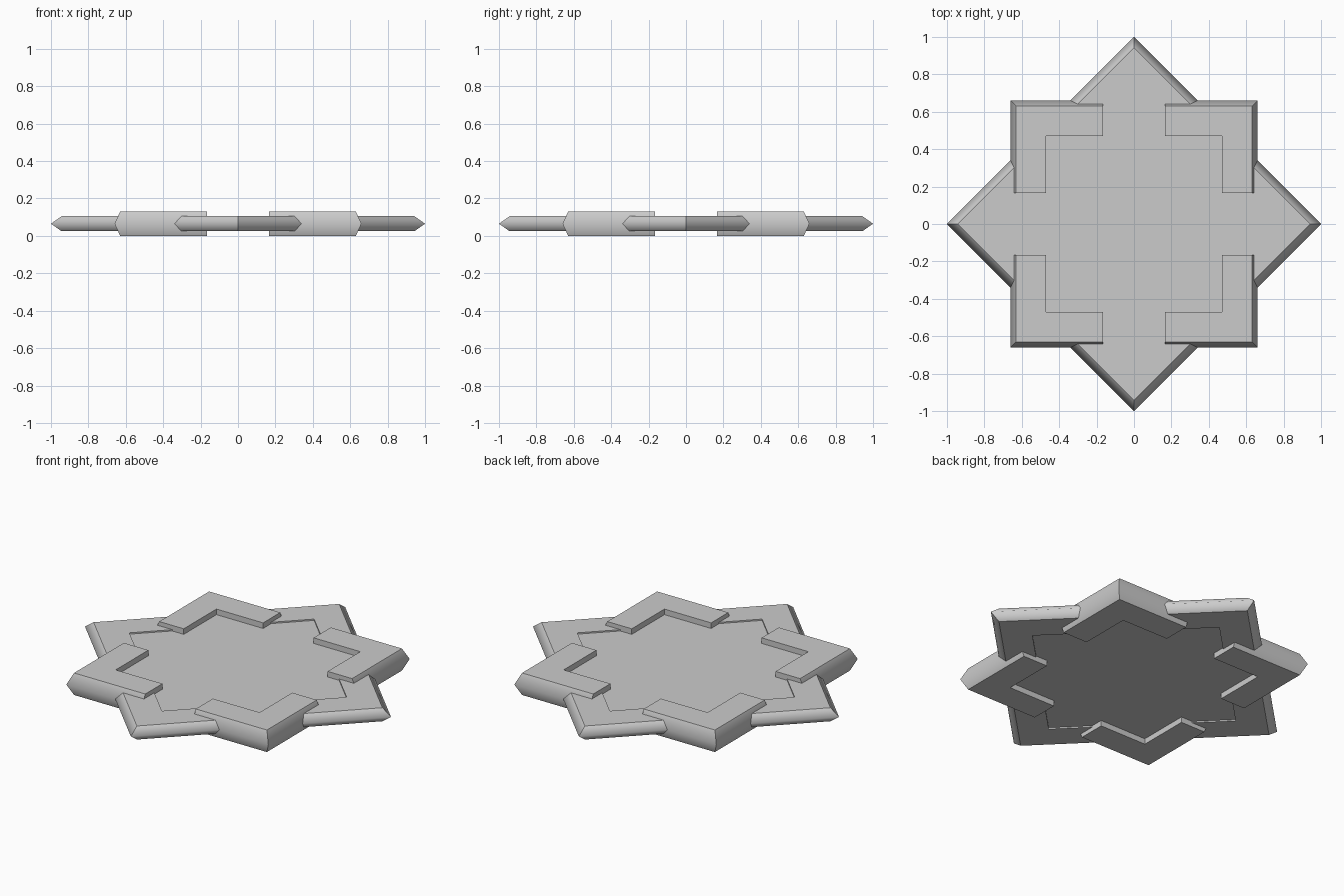
import bpy, bmesh, math
from mathutils import Matrix

if "Cube" in bpy.data.objects:
    bpy.data.objects.remove(bpy.data.objects["Cube"])

MID = 0.065  # centre height of the whole plate


def finish(bm, name):
    bmesh.ops.recalc_face_normals(bm, faces=bm.faces)
    me = bpy.data.meshes.new(name)
    bm.to_mesh(me)
    bm.free()
    ob = bpy.data.objects.new(name, me)
    bpy.context.collection.objects.link(ob)
    return ob


def corner_piece(name, outer, inner, end, half, inset, angle):
    """L-shaped corner with a pointed outer edge, turned about z."""
    bm = bmesh.new()
    rings = []
    for z, o in ((MID - half, outer - inset), (MID, outer), (MID + half, outer - inset)):
        pts = [(o, end), (o, o), (end, o), (end, inner), (inner, inner), (inner, end)]
        rings.append([bm.verts.new((x, y, z)) for x, y in pts])
    bm.faces.new(rings[0])
    bm.faces.new(rings[2])
    for a, b in zip(rings, rings[1:]):
        for i in range(6):
            j = (i + 1) % 6
            f = bm.faces.new((a[i], a[j], b[j], b[i]))
            f.smooth = i < 2
    # only the outer mid line is shaded smooth
    soft = {frozenset(rings[1][i:i + 2]) for i in range(2)}
    for e in bm.edges:
        e.smooth = frozenset(e.verts) in soft
    bm.transform(Matrix.Rotation(angle, 4, 'Z'))
    return finish(bm, name)


# raised square corners and thinner diamond points, interlaced
for k in range(4):
    turn = k * math.pi / 2
    corner_piece(f"square_corner_{k + 1}", 0.66, 0.47, 0.165, 0.065, 0.03, turn)
    corner_piece(f"diamond_point_{k + 1}", 0.7071, 0.502, 0.185, 0.04, 0.04,
                 turn + math.pi / 4)

# recessed eight-pointed centre panel
square, tip = 0.47, 0.71
notch = tip - square
bm = bmesh.new()
outline = []
for k in range(4):
    c, s = round(math.cos(k * math.pi / 2)), round(math.sin(k * math.pi / 2))
    for x, y in ((tip, 0), (square, notch), (square, square), (notch, square)):
        outline.append(bm.verts.new((x * c - y * s, x * s + y * c, MID - 0.032)))
base = bm.faces.new(outline)
ext = bmesh.ops.extrude_face_region(bm, geom=[base], use_keep_orig=True)
bmesh.ops.translate(bm, vec=(0, 0, 0.064),
                    verts=[v for v in ext["geom"] if isinstance(v, bmesh.types.BMVert)])
finish(bm, "centre_panel")
